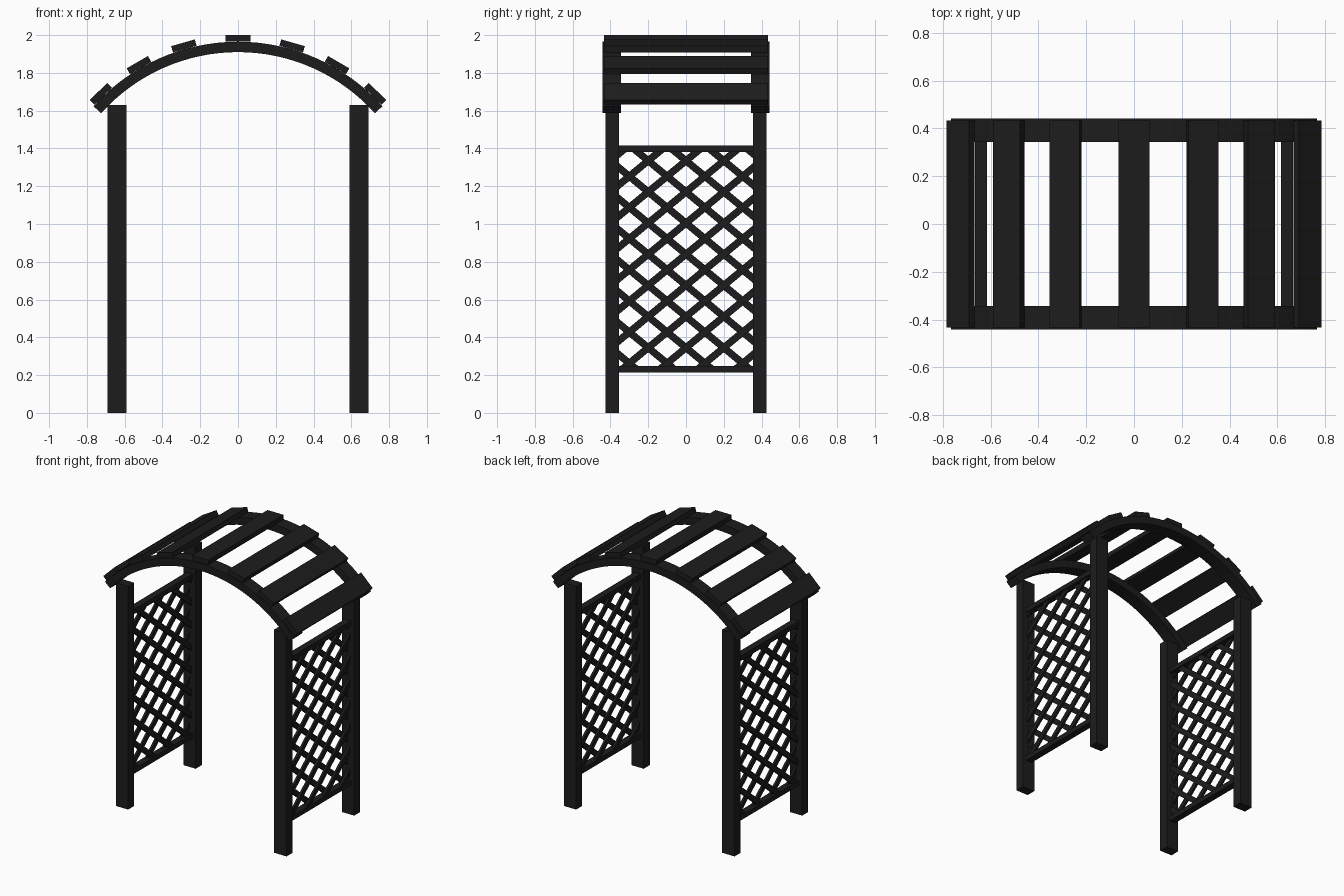
import bpy, bmesh
from math import sin, cos, radians, atan2
from mathutils import Matrix, Vector

if "Cube" in bpy.data.objects:
    bpy.data.objects.remove(bpy.data.objects["Cube"])

mat = bpy.data.materials.new("dark_stain")
mat.diffuse_color = (0.012, 0.012, 0.012, 1)
mat.use_nodes = True
mat.node_tree.nodes["Principled BSDF"].inputs["Base Color"].default_value = mat.diffuse_color


def finish(name, bm):
    bmesh.ops.recalc_face_normals(bm, faces=bm.faces)
    me = bpy.data.meshes.new(name)
    bm.to_mesh(me)
    bm.free()
    me.materials.append(mat)
    ob = bpy.data.objects.new(name, me)
    bpy.context.collection.objects.link(ob)
    return ob


def box(bm, centre, size, rot=Matrix.Identity(4)):
    m = Matrix.Translation(centre) @ rot @ Matrix.Diagonal((*size, 1))
    bmesh.ops.create_cube(bm, size=1, matrix=m)


# Four posts
for sx in (-1, 1):
    for sy in (-1, 1):
        bm = bmesh.new()
        box(bm, (sx * 0.64, sy * 0.39, 0.815), (0.1, 0.07, 1.63))
        finish("post", bm)

# Curved beams front and back
CZ, R_IN, R_OUT, END, N = 0.937, 0.973, 1.028, radians(48.1), 32
for sy in (-1, 1):
    bm = bmesh.new()
    rings = []
    for i in range(N + 1):
        a = -END + 2 * END * i / N
        rings.append([bm.verts.new((r * sin(a), sy * 0.393 + y, CZ + r * cos(a)))
                      for r, y in ((R_IN, -.049), (R_OUT, -.049), (R_OUT, .049), (R_IN, .049))])
    for p, q in zip(rings, rings[1:]):
        for k in range(4):
            bm.faces.new((p[k], p[k - 1], q[k - 1], q[k]))
    bm.faces.new(rings[0])
    bm.faces.new(rings[-1])
    finish("arch_beam", bm)

# Roof slats
for deg in (-44, -30.1, -15.9, 0, 15.9, 30.1, 44):
    a = radians(deg)
    bm = bmesh.new()
    box(bm, (1.0455 * sin(a), 0, CZ + 1.0455 * cos(a)), (0.13, 0.866, 0.035),
        Matrix.Rotation(a, 4, 'Y'))
    finish("roof_slat", bm)

# Side trellises
Z0, Z1, HALF = 0.232, 1.398, 0.365
PY, PZ, ZC = 0.2, 0.165, 0.84
for sx in (-1, 1):
    for z in (Z0, Z1):
        bm = bmesh.new()
        box(bm, (sx * 0.64, 0, z), (0.05, 0.72, 0.035))
        finish("trellis_rail", bm)
    for d in (-1, 1):
        bm = bmesh.new()
        rot = Matrix.Rotation(d * atan2(PZ, PY), 4, 'X')
        for i in range(-6, 7):
            box(bm, (sx * (0.64 + d * 0.008), 0, ZC + i * PZ), (0.016, 2.4, 0.038), rot)
        # Trim the strips to the frame
        for co, no in (((0, 0, Z0), (0, 0, -1)), ((0, 0, Z1), (0, 0, 1)),
                       ((0, HALF, 0), (0, 1, 0)), ((0, -HALF, 0), (0, -1, 0))):
            bmesh.ops.bisect_plane(bm, geom=bm.verts[:] + bm.edges[:] + bm.faces[:],
                                   plane_co=Vector(co), plane_no=Vector(no), clear_outer=True)
            bmesh.ops.holes_fill(bm, edges=[e for e in bm.edges if e.is_boundary], sides=0)
        finish("trellis_strips", bm)
